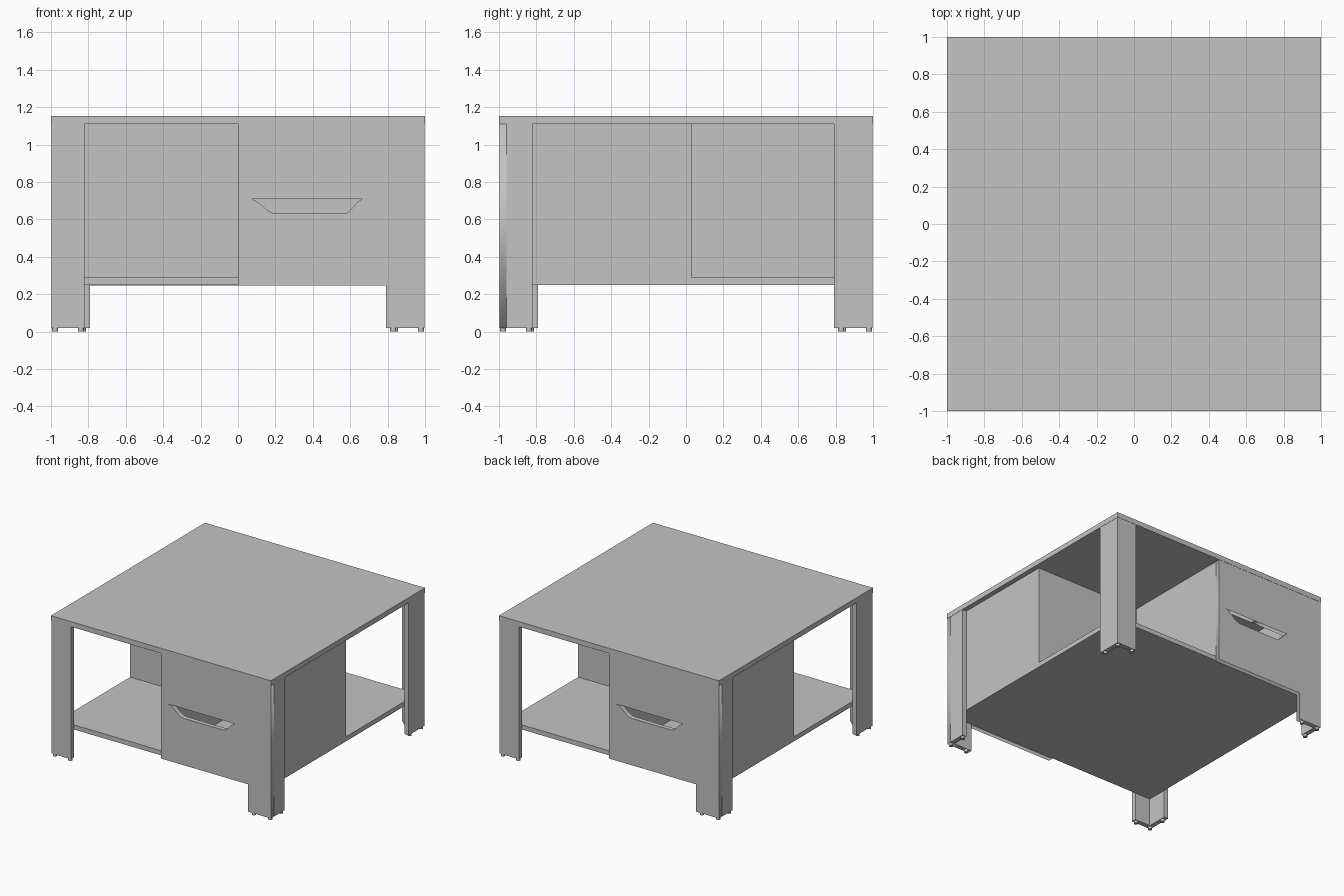
import bpy, math
from mathutils import Matrix

if "Cube" in bpy.data.objects:
    bpy.data.objects.remove(bpy.data.objects["Cube"])

E = 0.998       # outer face of the legs
I = 0.96        # inner face of the leg boards / edge of the shelf
ZT = 1.11       # underside of the table top

grey = bpy.data.materials.new("light_grey_board")
grey.diffuse_color = (0.55, 0.55, 0.55, 1)
grey.use_nodes = True
grey.node_tree.nodes["Principled BSDF"].inputs["Base Color"].default_value = grey.diffuse_color


def finish(ob, mesh_name):
    ob.data.name = mesh_name
    ob.data.materials.clear()
    ob.data.materials.append(grey)
    return ob


def box(name, x0, x1, y0, y1, z0, z1, s=1):
    """Box from limits; s = -1 turns it half round the vertical axis."""
    bpy.ops.mesh.primitive_cube_add(size=1, location=(s * (x0 + x1) / 2, s * (y0 + y1) / 2, (z0 + z1) / 2))
    ob = bpy.context.object
    ob.name = name
    ob.scale = (x1 - x0, y1 - y0, z1 - z0)
    bpy.ops.object.transform_apply(location=False, rotation=False, scale=True)
    return finish(ob, name)


def front_board(name, s):
    """Drawer front and leg in one board, with a flared grip opening."""
    outline = [(0, 0.245), (0.79, 0.245), (0.79, 0.02), (E, 0.02), (E, ZT), (0, ZT)]
    n = 10
    flare = [(i / n, 0.63 + 0.08 * (1 + math.cos(math.pi * i / n)) / 2) for i in range(n + 1)]
    grip = [(0.06 + 0.145 * t, z) for t, z in flare]
    grip += [(0.675 - 0.11 * t, z) for t, z in reversed(flare)]
    cu = bpy.data.curves.new(name, 'CURVE')
    cu.dimensions = '2D'
    cu.fill_mode = 'BOTH'
    cu.extrude = (E - I) / 2
    for pts in (outline, grip):
        sp = cu.splines.new('POLY')
        sp.points.add(len(pts) - 1)
        for p, (x, z) in zip(sp.points, pts):
            p.co = (x, z, 0, 1)
        sp.use_cyclic_u = True
    tmp = bpy.data.objects.new(name + "_curve", cu)
    bpy.context.collection.objects.link(tmp)
    dg = bpy.context.evaluated_depsgraph_get()
    me = bpy.data.meshes.new_from_object(tmp.evaluated_get(dg))
    bpy.data.objects.remove(tmp)
    me.transform(Matrix.Translation((0, -(E + I) / 2, 0)) @ Matrix.Rotation(math.pi / 2, 4, 'X'))
    if s < 0:
        me.transform(Matrix.Rotation(math.pi, 4, 'Z'))
    ob = bpy.data.objects.new(name, me)
    bpy.context.collection.objects.link(ob)
    return finish(ob, name)


def foot(name, x, y):
    bpy.ops.mesh.primitive_cylinder_add(vertices=16, radius=0.016, depth=0.02, location=(x, y, 0.01))
    ob = bpy.context.object
    ob.name = name
    bpy.ops.object.shade_smooth_by_angle()
    finish(ob, name)


# Table top and lower shelf
box("table_top", -1, 1, -1, 1, ZT, 1.152)
box("lower_shelf", -I, I, -I, I, 0.25, 0.288)

# Everything else appears twice, turned half round
for side, s in (("front", 1), ("back", -1)):
    # cupboard corner: drawer front with leg, side leg board, walls
    front_board(side + "_drawer_front", s)
    box(side + "_drawer_leg_side", I, E, -I, -0.82, 0.02, ZT, s)
    box(side + "_cupboard_side", I - 0.04, I, -I, 0.03, 0.288, ZT, s)
    box(side + "_cupboard_back", 0, I - 0.04, -0.01, 0.03, 0.288, ZT, s)
    box(side + "_cupboard_divider", 0, 0.04, -I, -0.01, 0.288, ZT, s)
    # open corner: L-shaped leg of two boards
    box(side + "_open_leg_face", -E, -0.82, -E, -I, 0.02, ZT, s)
    box(side + "_open_leg_side", -E, -I, -I, -0.79, 0.02, ZT, s)
    # feet at the corner and both ends of each leg
    for i, (x, y) in enumerate([(0.978, -0.978), (0.83, -0.978), (0.978, -0.84),
                                (-0.978, -0.978), (-0.84, -0.978), (-0.978, -0.83)]):
        foot(f"{side}_foot_{i + 1}", s * x, s * y)
